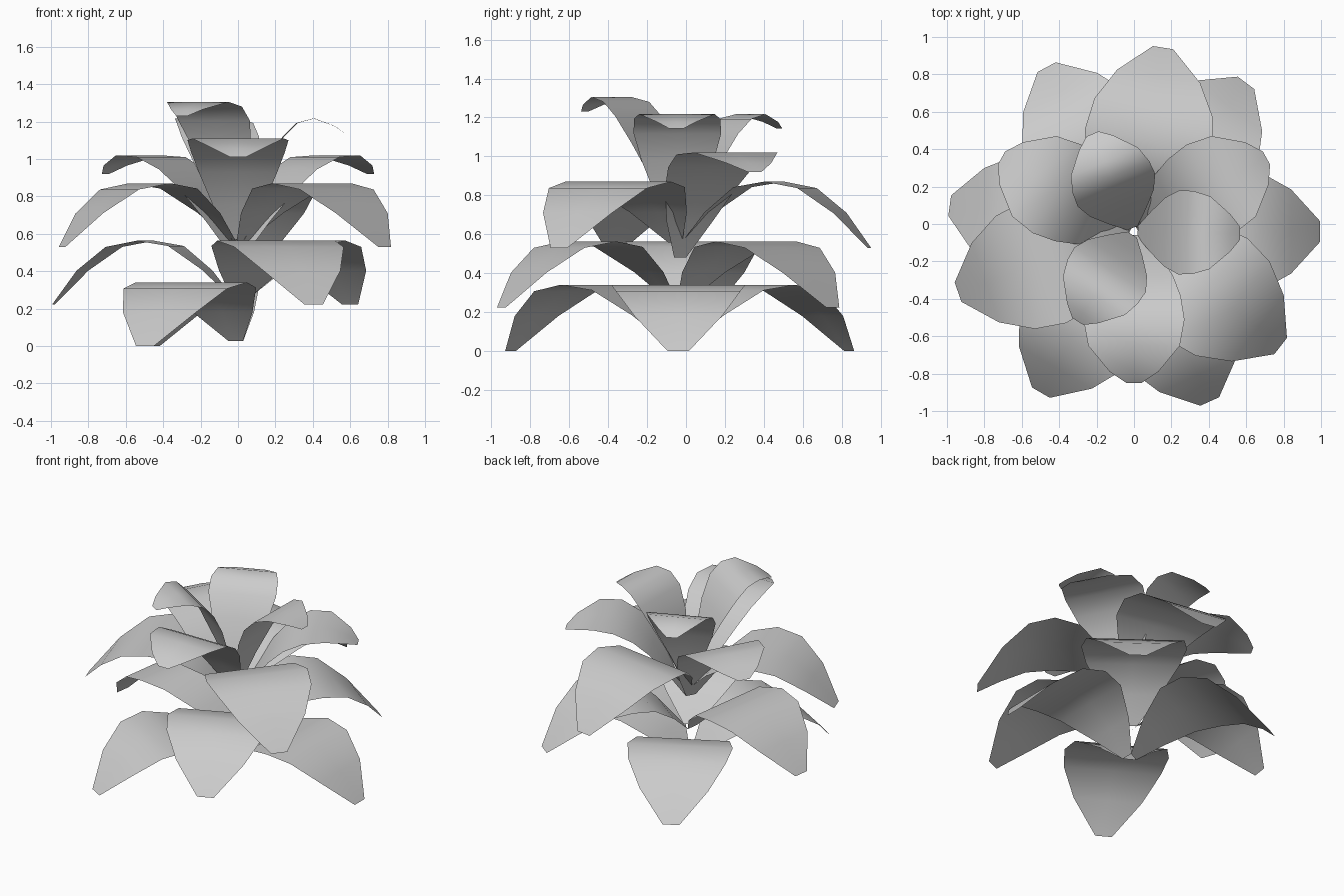
import bpy, math

CENTRE_Y = -0.04

# Midrib profiles: (radius, height above leaf base, half width)
WIDE = [(0.025, 0.0, 0.045), (0.165, 0.155, 0.185), (0.335, 0.285, 0.305), (0.50, 0.313, 0.345),
        (0.67, 0.28, 0.32), (0.84, 0.153, 0.225), (0.995, -0.027, 0.055)]
MEDIUM = [(0.02, 0.0, 0.035), (0.12, 0.185, 0.135), (0.24, 0.36, 0.21), (0.345, 0.465, 0.25),
          (0.47, 0.53, 0.27), (0.61, 0.54, 0.245), (0.75, 0.485, 0.13), (0.81, 0.44, 0.04)]
SMALL = [(0.02, 0.0, 0.03), (0.09, 0.22, 0.11), (0.165, 0.41, 0.185), (0.24, 0.55, 0.225),
         (0.315, 0.625, 0.222), (0.405, 0.65, 0.195), (0.515, 0.61, 0.10), (0.567, 0.575, 0.035)]


def leaf(name, profile, angle, base_z):
    """One arching leaf sheet, growing outward along the given angle."""
    a = math.radians(angle)
    verts, faces = [], []
    for r, z, w in profile:
        for s in (-1, 0, 1):
            verts.append((r * math.cos(a) - s * w * math.sin(a),
                          r * math.sin(a) + s * w * math.cos(a) + CENTRE_Y,
                          base_z + z))
    for i in range(len(profile) - 1):
        for j in range(2):
            k = 3 * i + j
            faces.append((k, k + 3, k + 4, k + 1))
    mesh = bpy.data.meshes.new(name)
    mesh.from_pydata(verts, [], faces)
    mesh.shade_smooth()
    obj = bpy.data.objects.new(name, mesh)
    bpy.context.collection.objects.link(obj)


# Tiers from the ground up: name, profile, (angle, base height) of each leaf
TIERS = [
    ("ground_leaf", WIDE, [(0, 0.027), (118, 0.027), (240, 0.027)]),
    ("lower_leaf", WIDE, [(53, 0.25), (172, 0.25), (294, 0.25)]),
    ("middle_leaf", WIDE, [(81, 0.557), (199, 0.557), (322, 0.557)]),
    ("upper_leaf", MEDIUM, [(29, 0.48), (151, 0.48), (270, 0.57)]),
    ("crown_leaf", SMALL, [(-1, 0.567), (113, 0.567), (238, 0.655)]),
]
for name, profile, leaves in TIERS:
    for n, (angle, base) in enumerate(leaves, 1):
        leaf(f"{name}_{n}", profile, angle, base)
